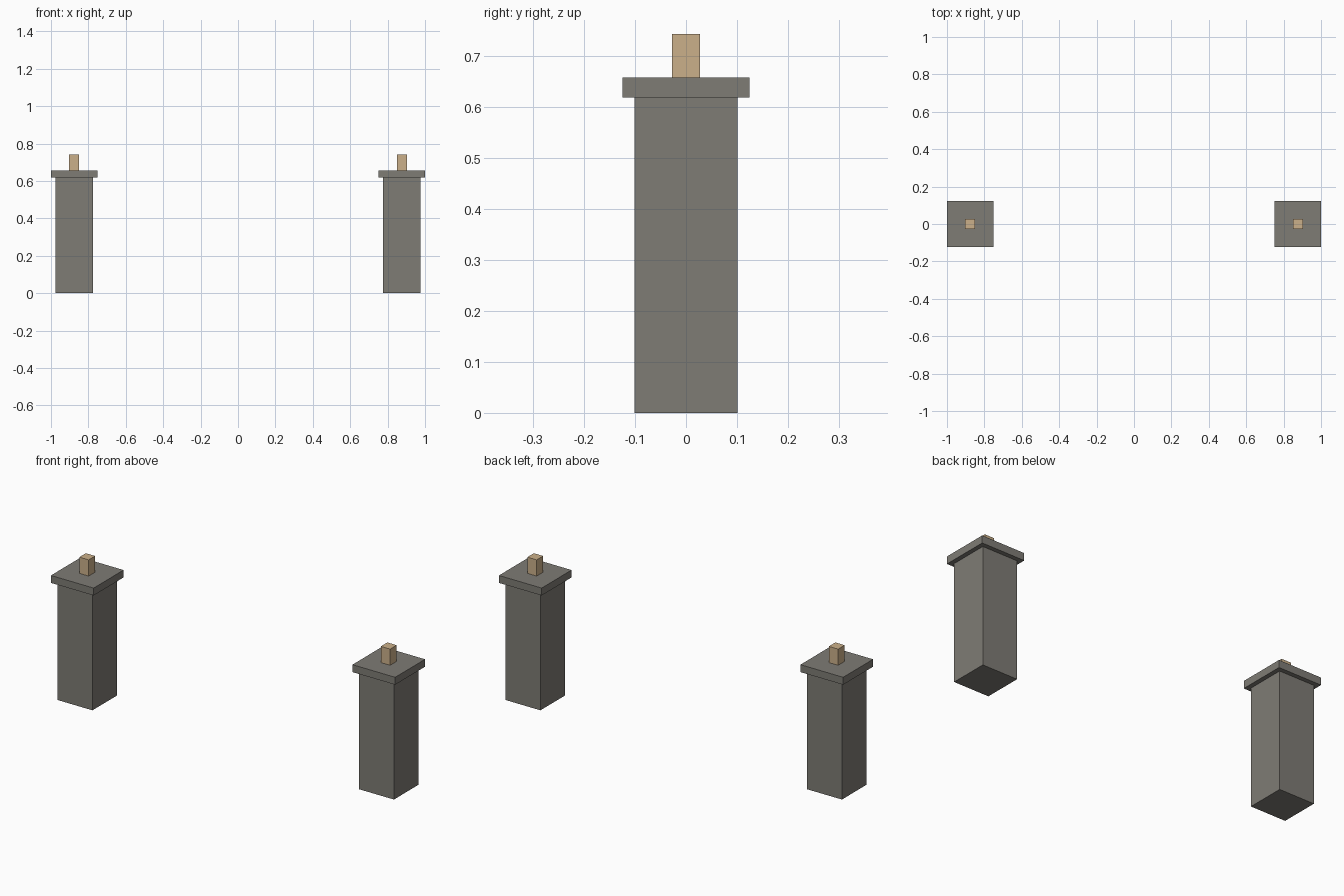
import bpy

default_cube = bpy.data.objects.get("Cube")
if default_cube:
    bpy.data.objects.remove(default_cube, do_unlink=True)


def make_material(name, rgb):
    mat = bpy.data.materials.new(name)
    mat.use_nodes = True
    color = (*rgb, 1.0)
    mat.diffuse_color = color
    mat.node_tree.nodes["Principled BSDF"].inputs["Base Color"].default_value = color
    return mat


def add_block(name, x, width, bottom, top, mat):
    """Square block centred on y = 0, spanning bottom to top."""
    bpy.ops.mesh.primitive_cube_add(size=1, location=(x, 0, (bottom + top) / 2))
    block = bpy.context.object
    block.name = name
    block.scale = (width, width, top - bottom)
    bpy.ops.object.transform_apply(location=False, rotation=False, scale=True)
    block.data.materials.append(mat)


stone = make_material("grey stone", (0.21, 0.20, 0.178))
wood = make_material("pale tan", (0.60, 0.435, 0.255))

BODY_TOP, CAP_TOP, POST_TOP = 0.618, 0.657, 0.742
CAP_WIDTH = 0.248
OFFSET = 1 - CAP_WIDTH / 2

# Matching pair of pillars, each with a cap slab and a small post
for side, sign in (("left", 1), ("right", -1)):
    x = sign * OFFSET
    add_block(f"{side}_pillar", x, 0.202, 0, BODY_TOP, stone)
    add_block(f"{side}_cap", x, CAP_WIDTH, BODY_TOP, CAP_TOP, stone)
    add_block(f"{side}_post", x, 0.054, CAP_TOP, POST_TOP, wood)
